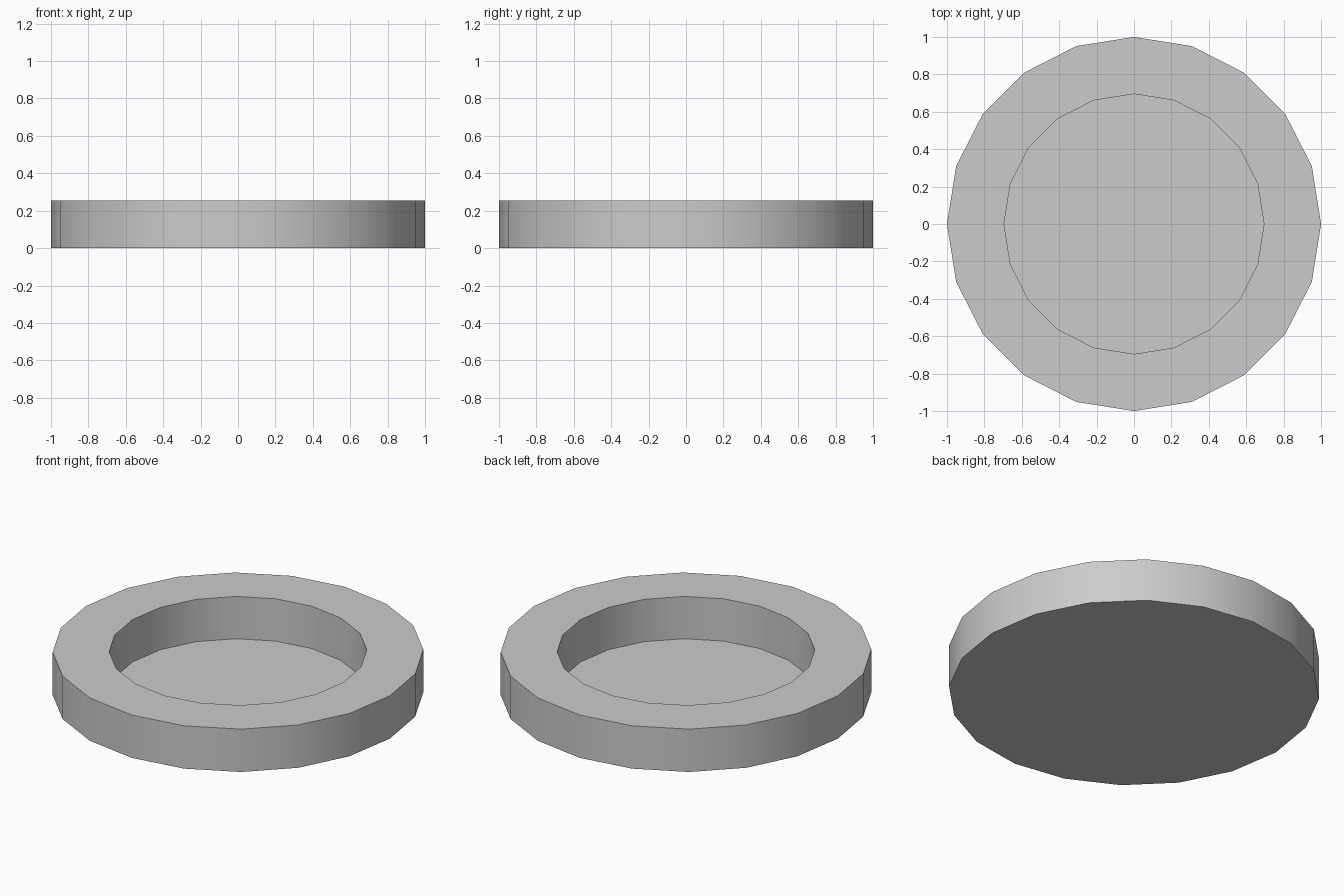
import bpy, bmesh
from math import cos, sin, pi, radians

if "Cube" in bpy.data.objects:
    bpy.data.objects.remove(bpy.data.objects["Cube"])

SIDES = 20
OUTER, INNER = 1.0, 0.695
HEIGHT, FLOOR = 0.255, 0.003

bm = bmesh.new()


def ring(radius, z):
    return [bm.verts.new((radius * cos(2 * pi * i / SIDES),
                          radius * sin(2 * pi * i / SIDES), z))
            for i in range(SIDES)]


# Profile: bottom edge, outer rim, inner rim, recessed floor
rings = [ring(OUTER, 0), ring(OUTER, HEIGHT), ring(INNER, HEIGHT), ring(INNER, FLOOR)]
for a, b in zip(rings, rings[1:]):
    for i in range(SIDES):
        j = (i + 1) % SIDES
        bm.faces.new((a[i], a[j], b[j], b[i]))

# Underside and dish floor
bm.faces.new(rings[0][::-1])
bm.faces.new(rings[-1])

mesh = bpy.data.meshes.new("round_dish")
bm.to_mesh(mesh)
bm.free()
dish = bpy.data.objects.new("round_dish", mesh)
bpy.context.collection.objects.link(dish)

# Smooth walls, sharp rims
bpy.context.view_layer.objects.active = dish
dish.select_set(True)
bpy.ops.object.shade_smooth_by_angle(angle=radians(30))
